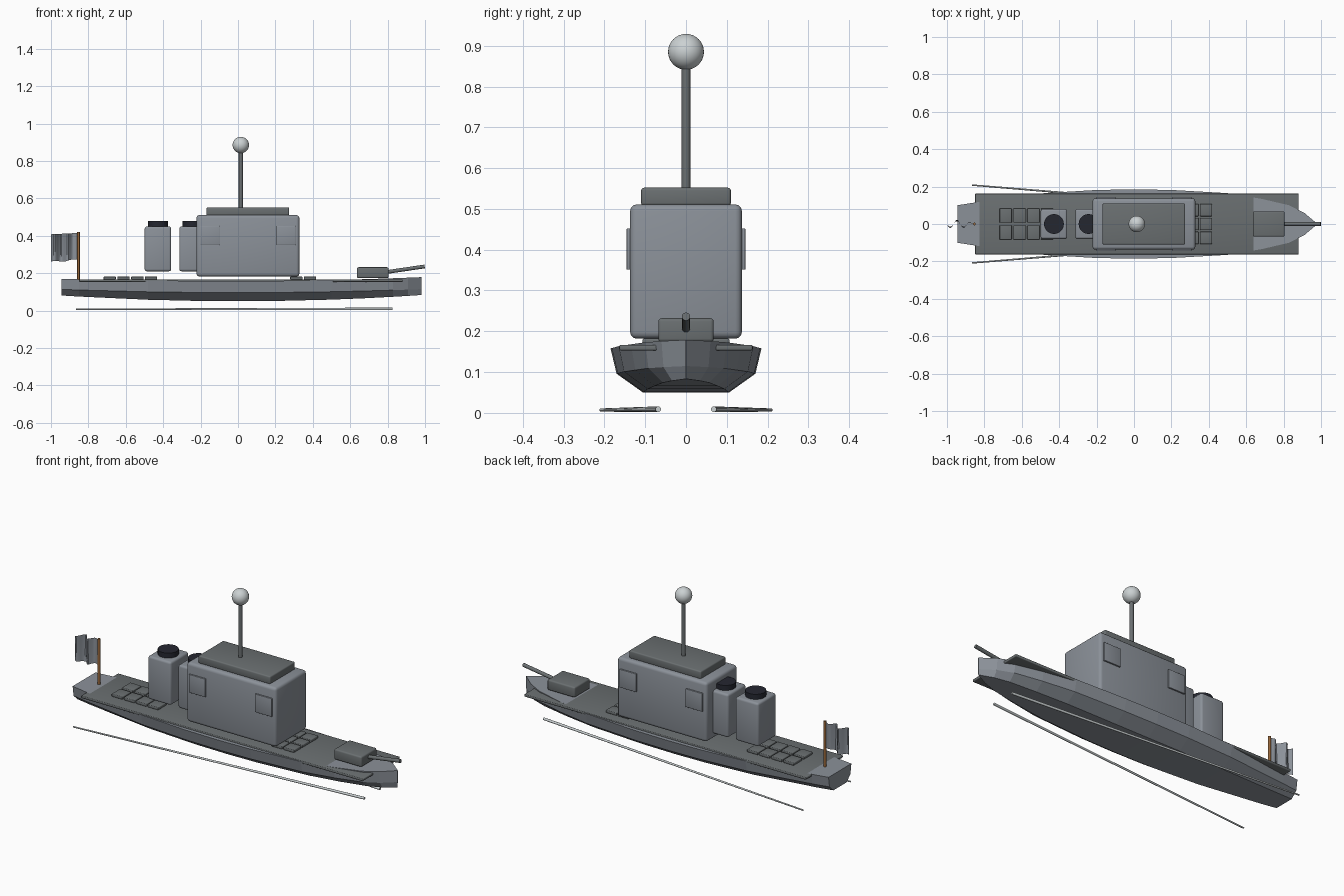
import bpy, bmesh, math
from mathutils import Vector

if "Cube" in bpy.data.objects:
    bpy.data.objects.remove(bpy.data.objects["Cube"], do_unlink=True)


def material(name, r, g, b):
    m = bpy.data.materials.new(name)
    m.use_nodes = True
    m.diffuse_color = (r, g, b, 1)
    m.node_tree.nodes["Principled BSDF"].inputs["Base Color"].default_value = (r, g, b, 1)
    return m


GREY = material("hull grey", 0.26, 0.285, 0.32)
DECK = material("deck grey", 0.145, 0.16, 0.165)
BLACK = material("funnel black", 0.018, 0.02, 0.03)
PALE = material("pale grey", 0.60, 0.64, 0.65)
WOOD = material("wood brown", 0.30, 0.13, 0.04)


def finish(bm, name, mat, smooth=False):
    bmesh.ops.recalc_face_normals(bm, faces=bm.faces)
    me = bpy.data.meshes.new(name)
    bm.to_mesh(me)
    bm.free()
    me.materials.append(mat)
    ob = bpy.data.objects.new(name, me)
    bpy.context.collection.objects.link(ob)
    if smooth:
        bpy.ops.object.select_all(action="DESELECT")
        ob.select_set(True)
        bpy.context.view_layer.objects.active = ob
        bpy.ops.object.shade_smooth_by_angle(angle=math.radians(40))
    return ob


def box(name, mat, xs, ys, zs, bevel=0.0):
    """Box between the given x, y and z limits, with rounded edges."""
    bm = bmesh.new()
    bmesh.ops.create_cube(bm, size=1)
    for v in bm.verts:
        v.co = [lim[0] if c < 0 else lim[1] for c, lim in zip(v.co, (xs, ys, zs))]
    if bevel:
        bmesh.ops.bevel(bm, geom=bm.edges[:], offset=bevel, segments=3,
                        profile=0.5, affect="EDGES")
    return finish(bm, name, mat, bevel > 0)


def rod(name, mat, a, b, r1, r2=None, sides=20):
    """Round bar from point a to point b."""
    a, b = Vector(a), Vector(b)
    bm = bmesh.new()
    bmesh.ops.create_cone(bm, cap_ends=True, segments=sides, radius1=r1,
                          radius2=r1 if r2 is None else r2, depth=(b - a).length)
    turn = Vector((0, 0, 1)).rotation_difference(b - a).to_matrix()
    for v in bm.verts:
        v.co = turn @ v.co + (a + b) / 2
    return finish(bm, name, mat, True)


# Hull: hard-chined sections lofted from transom to stem
stations = [(-0.945, 0.10), (-0.85, 0.115), (-0.48, 0.165), (-0.2, 0.182), (0, 0.185),
            (0.2, 0.182), (0.5, 0.165), (0.68, 0.135), (0.83, 0.10), (0.91, 0.06),
            (0.98, 0.001)]
bm = bmesh.new()
rings = []
for x, w in stations:
    t = (x / 0.96) ** 2
    sheer = 0.158 + (0.02 if x > 0 else 0.012) * t
    chine, keel = 0.096 + 0.018 * t, 0.05 + 0.032 * t
    half = [(w, sheer), (w * 0.92, chine), (w * 0.57, keel)]
    section = half + [(-y, z) for y, z in reversed(half)]
    rings.append([bm.verts.new((x, y, z)) for y, z in section])
for r, s in zip(rings, rings[1:]):
    for i in range(6):
        j = (i + 1) % 6
        bm.faces.new((r[i], r[j], s[j], s[i]))
bm.faces.new(rings[0])
bm.faces.new(rings[-1])
finish(bm, "hull", GREY)

# Deck plate
box("deck_plate", DECK, (-0.85, 0.88), (-0.163, 0.163), (0.153, 0.167), 0.004)

# Deck hatches, aft and forward of the cabin
aft = [(x, y) for x in (-0.686, -0.612, -0.538, -0.465) for y in (-0.045, 0.045)]
fore = [(x, y) for x in (0.312, 0.385) for y in (-0.074, 0, 0.074)]
for group, tiles, hy in (("aft_hatch", aft, 0.038), ("fore_hatch", fore, 0.033)):
    for x, y in tiles:
        box(group, DECK, (x - 0.033, x + 0.033), (y - hy, y + hy), (0.166, 0.182), 0.004)

# Cabin, roof and side panels
box("cabin", GREY, (-0.222, 0.328), (-0.137, 0.137), (0.182, 0.511), 0.016)
box("cabin_roof", DECK, (-0.168, 0.274), (-0.11, 0.11), (0.508, 0.552), 0.007)
for side in (-1, 1):
    for x in (-0.15, 0.256):
        box("side_panel", GREY, (x - 0.051, x + 0.051),
            sorted((side * 0.136, side * 0.1455)), (0.351, 0.452), 0.002)

# Funnels with dark caps
for x in (-0.428, -0.243):
    box("funnel", GREY, (x - 0.071, x + 0.071), (-0.08, 0.08), (0.21, 0.45), 0.012)
    rod("funnel_cap", BLACK, (x, 0, 0.44), (x, 0, 0.478), 0.053, sides=32)

# Mast and ball
rod("mast", DECK, (0.015, 0, 0.54), (0.015, 0, 0.86), 0.011)
bm = bmesh.new()
bmesh.ops.create_uvsphere(bm, u_segments=32, v_segments=16, radius=0.044)
bmesh.ops.translate(bm, verts=bm.verts, vec=(0.015, 0, 0.885))
finish(bm, "mast_ball", PALE, True)

# Bow gun
box("gun_turret", DECK, (0.636, 0.805), (-0.068, 0.068), (0.174, 0.232), 0.008)
rod("gun_barrel", DECK, (0.78, 0, 0.204), (0.998, 0, 0.236), 0.01)

# Flag on a wooden pole
rod("flag_pole", WOOD, (-0.853, 0, 0.155), (-0.853, 0, 0.42), 0.007)
bm = bmesh.new()
cols, rows = 20, 8
grid = []
for i in range(cols + 1):
    u = i / cols
    wave = 0.022 * math.sin(u * 4 * math.pi) * min(1, 3 * u)
    top, bottom = 0.415 - 0.007 * u, 0.272 - 0.012 * u + 0.004 * math.sin(u * 9)
    grid.append([bm.verts.new((-0.857 - 0.143 * u, wave * (1 - 0.3 * j / rows),
                               top + (bottom - top) * j / rows)) for j in range(rows + 1)])
for a, b in zip(grid, grid[1:]):
    for j in range(rows):
        bm.faces.new((a[j], a[j + 1], b[j + 1], b[j]))
finish(bm, "flag", GREY, True)

# Slender poles lying below the hull on each side
for side in (-1, 1):
    rod("side_pole", PALE, (0.825, side * 0.068, 0.009), (-0.865, side * 0.208, 0.007),
        0.007, 0.004, sides=12)
